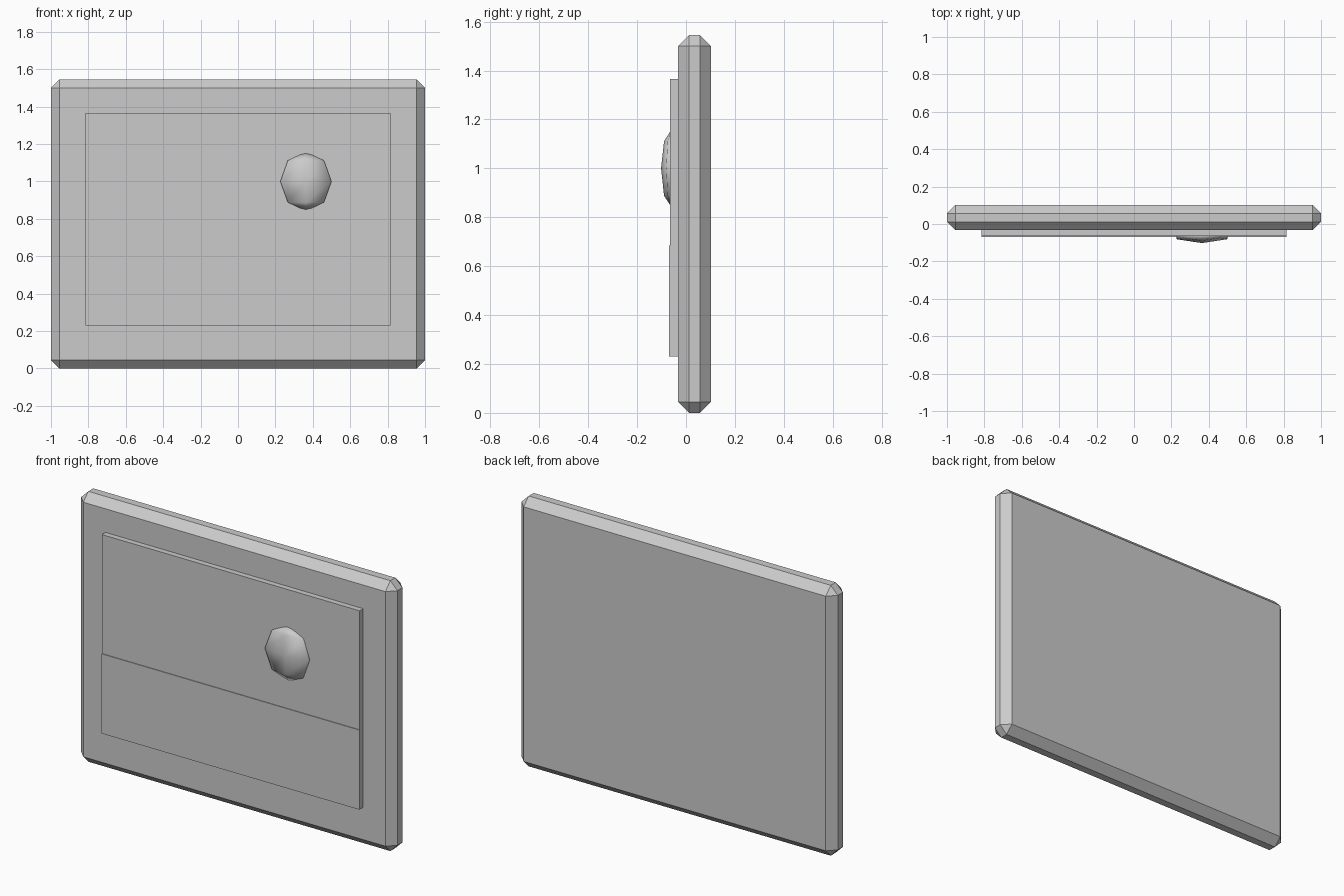
import bpy, bmesh, math
from mathutils import Vector

cube = bpy.data.objects.get("Cube")
if cube:
    bpy.data.objects.remove(cube, do_unlink=True)

# One grey for every part
GREY = (0.6, 0.6, 0.6, 1)
grey = bpy.data.materials.new("plain grey")
grey.use_nodes = True
grey.diffuse_color = GREY
grey.node_tree.nodes["Principled BSDF"].inputs["Base Color"].default_value = GREY


def add_object(name, bm):
    mesh = bpy.data.meshes.new(name)
    bmesh.ops.recalc_face_normals(bm, faces=bm.faces)
    bm.to_mesh(mesh)
    bm.free()
    mesh.materials.append(grey)
    obj = bpy.data.objects.new(name, mesh)
    bpy.context.collection.objects.link(obj)
    return obj


def box(name, low, high):
    low, high = Vector(low), Vector(high)
    bm = bmesh.new()
    bmesh.ops.create_cube(bm, size=1)
    bmesh.ops.scale(bm, vec=high - low, verts=bm.verts)
    bmesh.ops.translate(bm, vec=(low + high) / 2, verts=bm.verts)
    return add_object(name, bm)


# Board with chamfered edges
board = box("board", (-1, -0.033, 0), (1, 0.102, 1.545))
chamfer = board.modifiers.new("chamfer", "BEVEL")
chamfer.width = 0.045
chamfer.segments = 1

# Raised panel, its lower half slightly prouder
box("upper_panel", (-0.815, -0.065, 0.23), (0.815, -0.02, 1.365))
box("lower_panel", (-0.815, -0.069, 0.23), (0.815, -0.02, 0.685))

# Flattened six-sided ball set into the panel
bm = bmesh.new()
arc = [bm.verts.new((0, -math.cos(a), math.sin(a)))
       for a in (math.radians(45 * i) for i in range(-2, 3))]
edges = [bm.edges.new(pair) for pair in zip(arc, arc[1:])]
bmesh.ops.spin(bm, geom=arc + edges, cent=(0, 0, 0), axis=(0, 0, 1),
               angle=math.tau, steps=6)
bmesh.ops.remove_doubles(bm, verts=bm.verts, dist=0.001)
bmesh.ops.scale(bm, vec=(0.158, 0.042, 0.158), verts=bm.verts)
bmesh.ops.translate(bm, vec=(0.363, -0.06, 1.0), verts=bm.verts)
for face in bm.faces:
    face.smooth = True
add_object("knob", bm)
